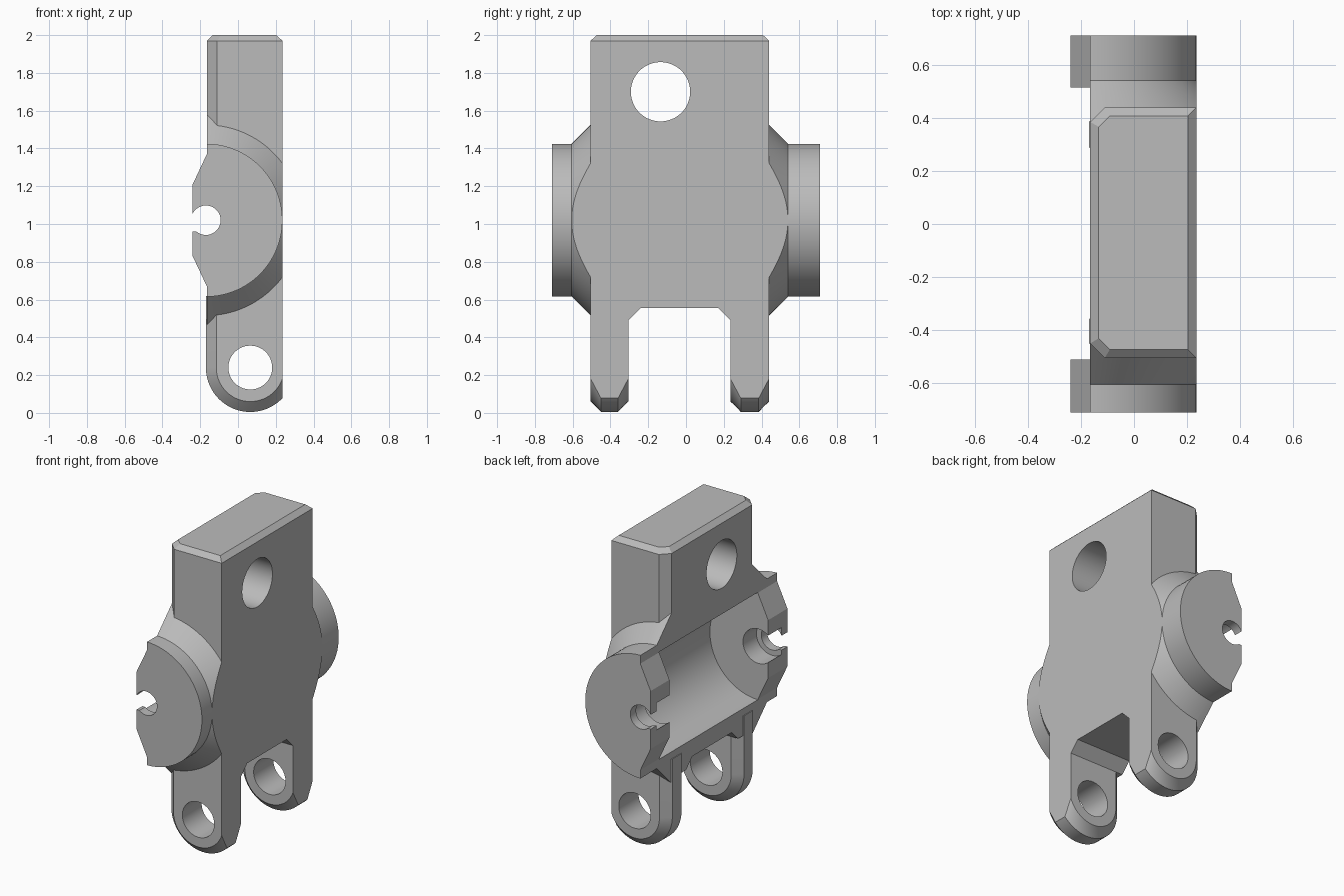
import bpy, bmesh, math

cube = bpy.data.objects.get("Cube")
if cube:
    bpy.data.objects.remove(cube, do_unlink=True)

grey = bpy.data.materials.new("plain_grey")
grey.use_nodes = True
grey.diffuse_color = (0.5, 0.5, 0.5, 1)
grey.node_tree.nodes["Principled BSDF"].inputs["Base Color"].default_value = (0.5, 0.5, 0.5, 1)

BACK, FLAT = -0.165, 0.235        # open side and flat side in x
Y0, Y1 = -0.505, 0.44             # body ends in y
AX, AZ = -0.17, 1.02              # pivot axis, runs along y


def loft(name, rings):
    """Skin a stack of equal-length rings and cap both ends."""
    bm = bmesh.new()
    rows = [[bm.verts.new(p) for p in ring] for ring in rings]
    n = len(rows[0])
    for a, b in zip(rows, rows[1:]):
        for i in range(n):
            j = (i + 1) % n
            bm.faces.new((a[i], a[j], b[j], b[i]))
    bm.faces.new(rows[0])
    bm.faces.new(rows[-1])
    bmesh.ops.recalc_face_normals(bm, faces=bm.faces)
    mesh = bpy.data.meshes.new(name)
    bm.to_mesh(mesh)
    bm.free()
    mesh.materials.append(grey)
    ob = bpy.data.objects.new(name, mesh)
    bpy.context.collection.objects.link(ob)
    return ob


def prism_y(name, outline, ya, yb):
    return loft(name, [[(x, y, z) for x, z in outline] for y in (ya, yb)])


def box(name, x0, x1, y0, y1, z0, z1):
    return prism_y(name, [(x0, z0), (x1, z0), (x1, z1), (x0, z1)], y0, y1)


def lathe_y(name, cx, cz, steps, n=96):
    """Turned shape along y from (y, radius) steps."""
    turn = [2 * math.pi * (i + 0.5) / n for i in range(n)]
    return loft(name, [[(cx + r * math.cos(t), y, cz + r * math.sin(t)) for t in turn]
                       for y, r in steps])


def combine(target, tool, operation):
    mod = target.modifiers.new(operation.lower(), 'BOOLEAN')
    mod.operation, mod.solver, mod.object = operation, 'EXACT', tool
    bpy.context.view_layer.objects.active = target
    bpy.ops.object.modifier_apply(modifier=mod.name)
    bpy.data.objects.remove(tool, do_unlink=True)


# Main block: chamfered open-side corners and chamfered top
def footprint(inset, corner, z):
    xa, xb, ya, yb = BACK + inset, FLAT - inset, Y0 + inset, Y1 - inset
    return [(xb, ya, z), (xb, yb, z), (xa + corner, yb, z),
            (xa, yb - corner, z), (xa, ya + corner, z), (xa + corner, ya, z)]


body = loft("hinge_body", [footprint(0, 0.055, 0.555), footprint(0, 0.055, 1.97),
                           footprint(0.032, 0.042, 2.0)])


# Legs: rounded, chamfered tips cut off flush with the flat side
LX, LZ, LR, CH = 0.065, 0.24, 0.235, 0.055


def leg_ring(r, y):
    end = -math.acos((FLAT - LX) / r)
    arc = [end + (-math.pi - end) * i / 40 for i in range(41)]
    pts = [(LX + r * math.cos(t), y, LZ + r * math.sin(t)) for t in arc]
    return [(FLAT, y, 0.62)] + pts + [(LX - r, y, 0.62)]


for y0, y1, inner, side in ((Y0, -0.305, -0.305, 1), (0.235, Y1, 0.235, -1)):
    leg = loft("leg", [leg_ring(LR - CH, y0), leg_ring(LR, y0 + CH),
                       leg_ring(LR, y1 - CH), leg_ring(LR - CH, y1)])
    combine(body, leg, 'UNION')
    # Sloped corner between leg and crossbar
    wedge = [(inner - 0.06 * side, 0.49), (inner, 0.49), (inner + 0.065 * side, 0.555),
             (inner + 0.065 * side, 0.6), (inner - 0.06 * side, 0.6)]
    combine(body, loft("corner", [[(x, y, z) for y, z in wedge] for x in (BACK, FLAT)]), 'UNION')

# Side bosses: cone then short cylinder, trimmed to the body thickness
for end, side, tip in ((Y0, -1, -0.71), (Y1, 1, 0.71)):
    boss = lathe_y("boss", AX, AZ, [(end - 0.09 * side, 0.595), (end + 0.1 * side, 0.405),
                                    (tip, 0.405)])
    combine(boss, box("trim", BACK, FLAT, -1, 1, 0, 2), 'INTERSECT')
    combine(body, boss, 'UNION')

# Hollow across the open side
combine(body, lathe_y("hollow", AX, AZ, [(-0.51, 0.353), (0.515, 0.353)]), 'DIFFERENCE')

# Lugs standing out at each end of the hollow
lug = [(-0.1, 1.37), (BACK, 1.37), (-0.24, 1.21), (-0.24, 0.83), (BACK, 0.67), (-0.1, 0.67)]
for ya, yb in ((-0.71, -0.51), (0.515, 0.71)):
    combine(body, prism_y("lug", lug, ya, yb), 'UNION')

# Pin bore, wider inside, with an open throat
combine(body, lathe_y("bore", AX, AZ, [(-0.8, 0.078), (0.8, 0.078)], 64), 'DIFFERENCE')
combine(body, lathe_y("wide_bore", AX, AZ, [(-0.65, 0.113), (0.65, 0.113)], 64), 'DIFFERENCE')
combine(body, box("throat", -0.4, AX, -0.8, 0.8, 0.96, 1.05), 'DIFFERENCE')

# Leg holes and the large hole near the top
combine(body, lathe_y("leg_hole", LX, LZ, [(-0.8, 0.116), (0.8, 0.116)], 64), 'DIFFERENCE')
ring = [2 * math.pi * i / 64 for i in range(64)]
top_hole = loft("top_hole", [[(x, -0.135 + 0.157 * math.cos(t), 1.7 + 0.157 * math.sin(t))
                              for t in ring] for x in (-0.5, 0.5)])
combine(body, top_hole, 'DIFFERENCE')

# Smooth the round walls, keep edges sharp
bpy.ops.object.select_all(action='DESELECT')
body.select_set(True)
bpy.context.view_layer.objects.active = body
bpy.ops.object.shade_smooth_by_angle(angle=math.radians(25))
